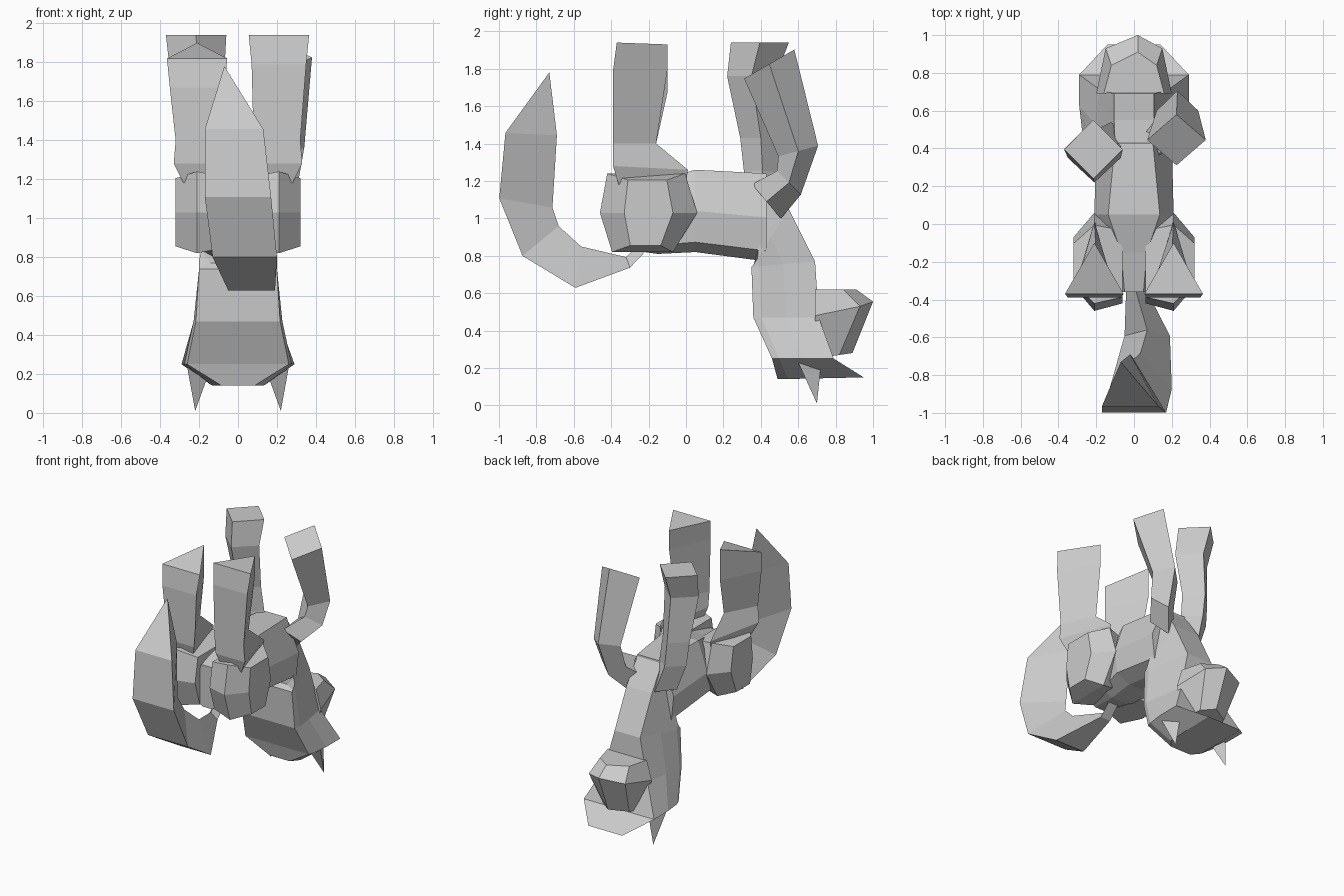
import bpy
import bmesh
from math import cos, sin, radians

cube = bpy.data.objects.get("Cube")
if cube:
    bpy.data.objects.remove(cube)

grey = bpy.data.materials.new("plain_grey")
grey.use_nodes = True
colour = (0.6, 0.6, 0.6, 1)
grey.diffuse_color = colour
grey.node_tree.nodes["Principled BSDF"].inputs["Base Color"].default_value = colour


def loft(name, rings):
    """Skin a list of equal-sized point rings and cap both ends."""
    bm = bmesh.new()
    loops = [[bm.verts.new(point) for point in ring] for ring in rings]
    for lower, upper in zip(loops, loops[1:]):
        for i in range(len(lower)):
            bm.faces.new((lower[i - 1], lower[i], upper[i], upper[i - 1]))
    bm.faces.new(loops[0])
    bm.faces.new(loops[-1])
    bmesh.ops.remove_doubles(bm, verts=bm.verts, dist=0.001)
    bmesh.ops.recalc_face_normals(bm, faces=bm.faces)
    mesh = bpy.data.meshes.new(name)
    bm.to_mesh(mesh)
    bm.free()
    mesh.materials.append(grey)
    bpy.context.collection.objects.link(bpy.data.objects.new(name, mesh))


def polar(y, z, radius, degrees):
    """Point on a circle in the side plane, as (y, z)."""
    angle = radians(degrees)
    return y + radius * cos(angle), z + radius * sin(angle)


def triangle(x, width, outer, inner):
    """Flat outer edge and a single inner ridge; outer and inner are (y, z)."""
    return [(x - width, *outer), (x + width, *outer), (x, *inner)]


def diamond(x, y, z, radius, depth, pitch):
    """Four-sided limb section, tilted by pitch degrees in the side plane."""
    front = polar(y, z, -depth, pitch)
    back = polar(y, z, depth, pitch)
    return [(x, *front), (x + radius, y, z), (x, *back), (x - radius, y, z)]


def octagon(top, low, width, shape):
    """Mirrored section; shape gives the relative width from top to low."""
    half = []
    for blend, share in zip((0, 0.5, 0.88, 1), shape):
        y, z = (a + (b - a) * blend for a, b in zip(top, low))
        half.append((width * share, y, z))
    return half + [(-x, y, z) for x, y, z in reversed(half)]


def haunch_ring(x, length, height):
    """Boxy hexagon in the side plane, pinched towards the lower front."""
    corners = ((1, 0), (0.75, 1), (-0.85, 1), (-1, 0), (-0.75, -1), (0.5, -1))
    return [(x, -0.2 + length * a, 1.03 + height * b) for a, b in corners]


# Torso: upright sections from rump to chest
loft("torso", [
    octagon((y, top), (y, low), width, (share, 1, 0.9, 0.4))
    for y, top, low, width, share in (
        (-0.36, 1.15, 0.84, 0.1, 0.5),
        (-0.15, 1.2, 0.81, 0.17, 0.4),
        (0.05, 1.26, 0.82, 0.21, 0.65),
        (0.43, 1.24, 0.77, 0.2, 0.5),
    )])

# Neck and hanging head: sections run from throat side to nape side
loft("neck_and_head", [
    octagon(throat, nape, width, (share, share / 2 + 0.5, 0.95, low))
    for throat, nape, width, share, low in (
        ((0.42, 1.24), (0.38, 0.77), 0.2, 0.5, 0.7),
        ((0.55, 1.05), (0.36, 0.75), 0.21, 0.5, 0.95),
        ((0.69, 0.77), (0.35, 0.74), 0.21, 0.5, 0.95),
        ((0.71, 0.47), (0.36, 0.47), 0.24, 0.75, 0.9),
        ((0.79, 0.25), (0.46, 0.25), 0.29, 1, 0.9),
        ((0.95, 0.15), (0.49, 0.14), 0.14, 1, 0.6),
    )])

# Muzzle: five-sided sections with a blunt front edge
muzzle = []
for z, width, reach, rise in ((0.62, 0.16, 0.84, 0), (0.48, 0.2, 0.93, 0.05), (0.25, 0.14, 0.82, 0.02)):
    front = width * 0.75
    muzzle.append([(-width, 0.69, z), (width, 0.69, z), (front, reach, z + rise),
                   (0.02, reach + 0.07, z + rise * 1.5), (-front, reach, z + rise)])
loft("muzzle", muzzle)

# Tail: triangular sections swept round an arc to a point
tail = [triangle(0, 0.04, (-0.22, 0.82), (-0.24, 0.87))]
for step, (x, width, outer, inner, lag) in enumerate((
        (0, 0.04, 0.44, 0.38, 0),
        (0.07, 0.12, 0.54, 0.32, 5),
        (0.035, 0.165, 0.55, 0.3, 0),
        (0, 0.17, 0.55, 0.28, -15),
        (-0.02, 0.15, 0.6, 0.38, 20),
        (-0.07, 0, 0.69, 0.69, 0))):
    turn = -70 - 35.2 * step
    tail.append(triangle(x, width, polar(-0.45, 1.15, outer, turn),
                         polar(-0.45, 1.15, inner, turn - lag)))
loft("tail", tail)

# Paired haunches, hind legs and ears; one hind paw is cut at a slant
for side, sign, sole, heel in (("right", -1, 1.82, 1.9), ("left", 1, 1.94, 1.93)):
    loft(side + "_haunch", [
        haunch_ring(sign * x, length, height) for x, length, height in (
            (0.06, 0.22, 0.18), (0.21, 0.26, 0.21), (0.32, 0.13, 0.175))])

    loft(side + "_hind_leg", [
        triangle(sign * x, width, (back, outer), (ridge, inner))
        for x, width, back, ridge, outer, inner in (
            (0.2, 0.08, -0.36, 0, 1.18, 1.18),
            (0.21, 0.12, -0.39, 0.01, 1.28, 1.26),
            (0.2, 0.12, -0.39, -0.16, 1.4, 1.4),
            (0.21, 0.14, -0.39, -0.1, sole - 0.15, sole - 0.15),
            (0.21, 0.155, -0.37, -0.1, sole, heel),
        )])

    loft(side + "_ear", [
        triangle(sign * 0.2, 0.06, (0.6, 0.23), (0.72, 0.2)),
        triangle(sign * 0.22, 0, (0.7, 0.01), (0.7, 0.01))])

# Bent foreleg
loft("left_foreleg", [diamond(*section) for section in (
    (0.12, 0.43, 1.09, 0.1, 0.12, -50),
    (0.21, 0.55, 1.19, 0.1, 0.09, -45),
    (0.23, 0.6, 1.36, 0.11, 0.11, 15),
    (0.225, 0.445, 1.825, 0.155, 0.155, 30),
)])

# Straight foreleg
loft("right_foreleg", [diamond(*section, 0) for section in (
    (-0.12, 0.42, 1.06, 0.1, 0.12),
    (-0.18, 0.41, 1.25, 0.11, 0.1),
    (-0.2, 0.4, 1.43, 0.11, 0.11),
    (-0.21, 0.35, 1.76, 0.14, 0.13),
    (-0.215, 0.395, 1.94, 0.155, 0.155),
)])
